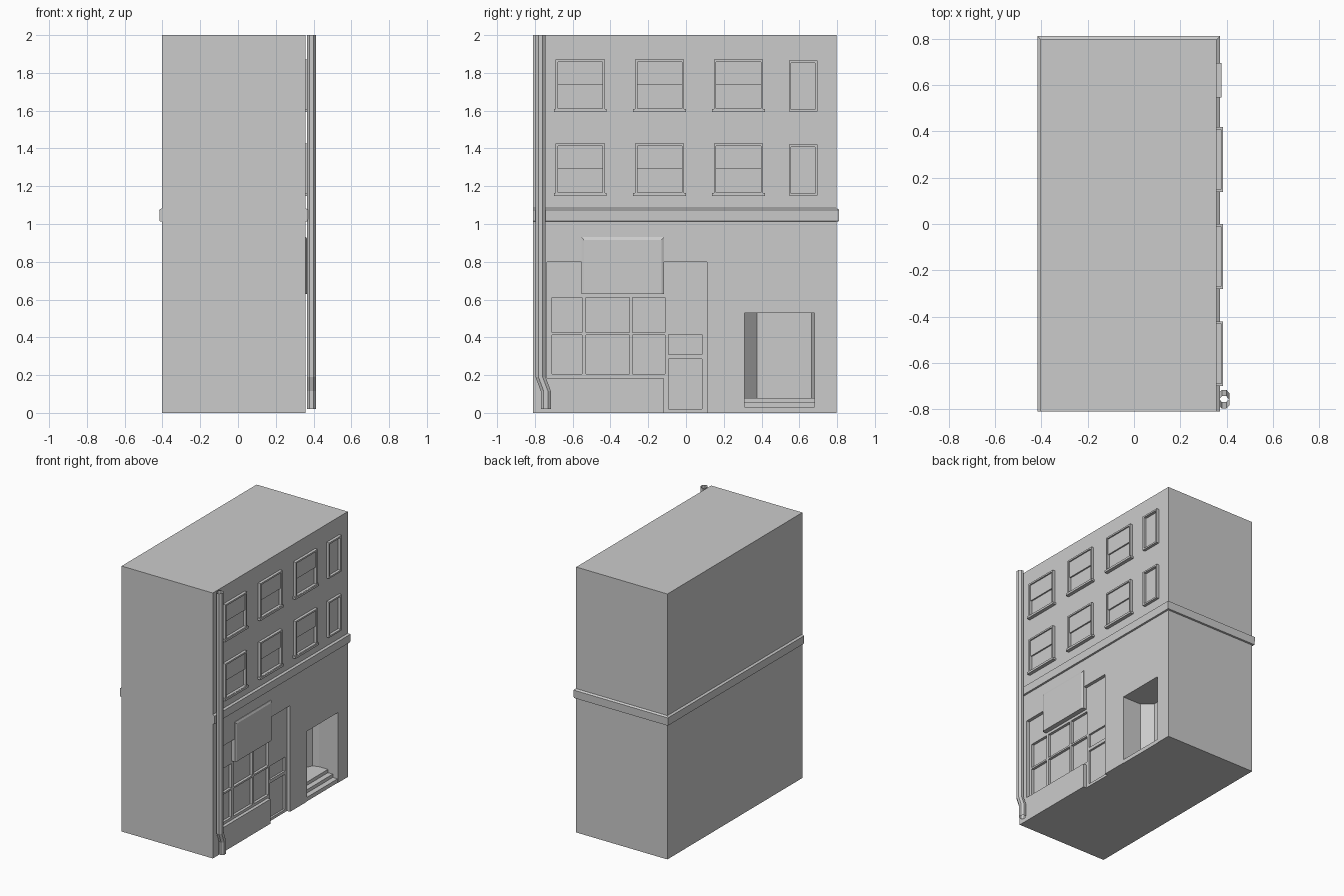
import bpy, bmesh, math

if "Cube" in bpy.data.objects:
    bpy.data.objects.remove(bpy.data.objects["Cube"])

WALL = 0.357   # x of the street wall


def finish(name, bm):
    bmesh.ops.recalc_face_normals(bm, faces=bm.faces)
    me = bpy.data.meshes.new(name)
    bm.to_mesh(me)
    bm.free()
    ob = bpy.data.objects.new(name, me)
    bpy.context.collection.objects.link(ob)
    return ob


def add_prism(bm, pts, z0, z1):
    lo = [bm.verts.new((x, y, z0)) for x, y in pts]
    hi = [bm.verts.new((x, y, z1)) for x, y in pts]
    n = len(pts)
    bm.faces.new(lo[::-1])
    bm.faces.new(hi)
    for i in range(n):
        bm.faces.new((lo[i], lo[(i + 1) % n], hi[(i + 1) % n], hi[i]))


def add_box(bm, x0, x1, y0, y1, z0, z1):
    add_prism(bm, [(x0, y0), (x1, y0), (x1, y1), (x0, y1)], z0, z1)


def boxes(name, *dims):
    bm = bmesh.new()
    for d in dims:
        add_box(bm, *d)
    return finish(name, bm)


def cut(target, cutter):
    cutter.hide_render = True
    mod = target.modifiers.new("cut", 'BOOLEAN')
    mod.operation, mod.solver, mod.object = 'DIFFERENCE', 'EXACT', cutter
    bpy.context.view_layer.objects.active = target
    bpy.ops.object.modifier_apply(modifier=mod.name)
    bpy.data.objects.remove(cutter)


def alcove(front):
    return [(front, 0.31), (front, 0.68), (0.20, 0.68), (0.155, 0.665),
            (0.13, 0.61), (0.13, 0.375), (0.20, 0.31)]


# Main block
building = boxes("building", (-0.403, WALL, -0.81, 0.797, 0, 2))

# Shopfront recess and entrance alcove
bm = bmesh.new()
add_box(bm, WALL - 0.025, 0.45, -0.735, 0.11, -0.05, 0.80)
add_prism(bm, alcove(0.45), -0.05, 0.53)
cut(building, finish("recess_cutter", bm))

# Shop panes and door panels
holes = []
for y0, y1 in ((-0.71, -0.55), (-0.53, -0.30), (-0.283, -0.11)):
    for z0, z1 in ((0.205, 0.412), (0.425, 0.61)):
        holes.append((WALL - 0.045, 0.45, y0, y1, z0, z1))
for z0, z1 in ((0.02, 0.285), (0.31, 0.415)):
    holes.append((WALL - 0.04, 0.45, -0.093, 0.085, z0, z1))
cut(building, boxes("pane_cutter", *holes))

# Stall riser under the shop window
boxes("stall_riser", (0.30, WALL, -0.735, -0.12, 0, 0.185))

# Entrance steps
bm = bmesh.new()
for i, z in enumerate((0.0, 0.03, 0.055)):
    add_prism(bm, alcove(WALL - 0.003 - 0.04 * i), z, (0.03, 0.055, 0.08)[i])
finish("entrance_steps", bm)

# Sign board with sloped border
bm = bmesh.new()
rings = []
for x, y0, y1, z0, z1 in ((0.32, -0.553, -0.117, 0.63, 0.93),
                          (0.361, -0.553, -0.117, 0.63, 0.93),
                          (0.368, -0.54, -0.13, 0.63, 0.915)):
    rings.append([bm.verts.new(p) for p in
                  ((x, y0, z0), (x, y1, z0), (x, y1, z1), (x, y0, z1))])
for a, b in zip(rings, rings[1:]):
    for i in range(4):
        bm.faces.new((a[i], a[(i + 1) % 4], b[(i + 1) % 4], b[i]))
bm.faces.new(rings[0][::-1])
bm.faces.new(rings[-1])
finish("sign_board", bm)

# Band course round three sides, sloped on top
bm = bmesh.new()
path = [(WALL, -0.81, 1, 0), (WALL, 0.797, 1, 1),
        (-0.403, 0.797, -1, 1), (-0.403, -0.81, -1, 0)]
rings = []
for x, y, dx, dy in path:
    rings.append([bm.verts.new((x + dx * o, y + dy * o, z)) for o, z in
                  ((-0.01, 1.01), (0.012, 1.015), (0.014, 1.075), (-0.01, 1.09))])
for a, b in zip(rings, rings[1:]):
    for i in range(4):
        bm.faces.new((a[i], a[(i + 1) % 4], b[(i + 1) % 4], b[i]))
bm.faces.new(rings[0])
bm.faces.new(rings[-1][::-1])
finish("band_course", bm)


# Upper windows
def window(name, y0, y1, z0, z1, sash):
    x0, x1, t = WALL - 0.01, 0.378, 0.012
    parts = [(x0, x1, y0, y0 + t, z0, z1), (x0, x1, y1 - t, y1, z0, z1),
             (x0, x1, y0 + t, y1 - t, z1 - t, z1),
             (x0, x1, y0 + t, y1 - t, z0, z0 + t)]
    if sash:
        zm = (z0 + z1) / 2
        parts.append((x0, 0.368, y0 + t, y1 - t, zm, z1 - t))
        parts.append((x0, 0.384, y0 - 0.01, y1 + 0.01, z0 - 0.006, z0 + 0.01))
    boxes(name, *parts)


for floor, z in (("first", 1.155), ("second", 1.6)):
    for i, y in enumerate((-0.69, -0.27, 0.148)):
        window(f"{floor}_floor_window_{i + 1}", y, y + 0.26, z, z + 0.27, True)
    window(f"{floor}_floor_narrow_window", 0.545, 0.695, z - 0.005, z + 0.265, False)

# Hollow drainpipe with a kink at the foot
bm = bmesh.new()
rings = []
for y, z in ((-0.742, 0.02), (-0.742, 0.115), (-0.77, 0.19), (-0.77, 2.0)):
    rings.append([bm.verts.new((0.389 + 0.025 * math.cos(a), y + 0.029 * math.sin(a), z))
                  for a in (math.pi * (k + 0.5) / 4 for k in range(8))])
for a, b in zip(rings, rings[1:]):
    for i in range(8):
        bm.faces.new((a[i], a[(i + 1) % 8], b[(i + 1) % 8], b[i]))
finish("drainpipe", bm)
